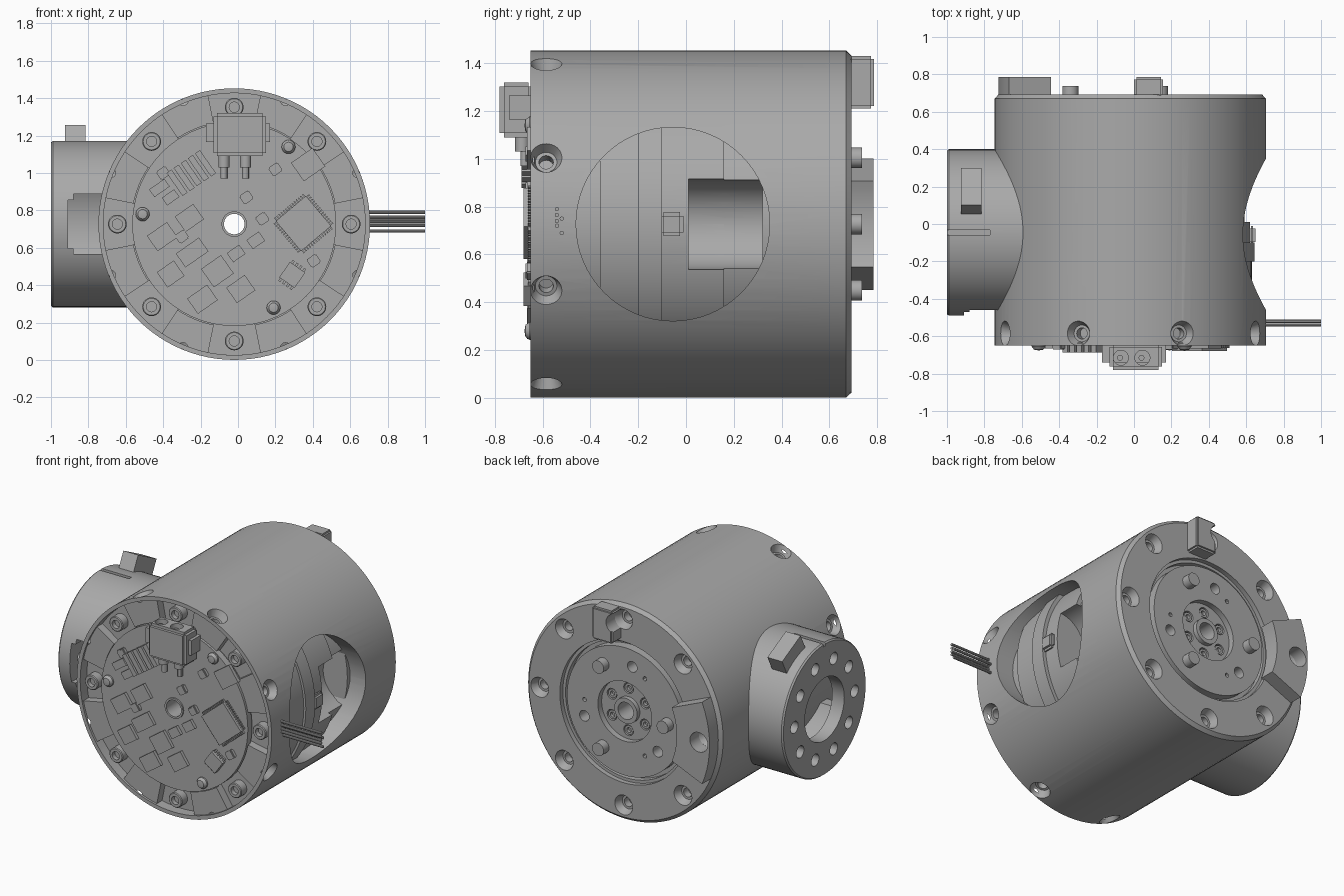
import bpy, bmesh
from math import sin, cos, radians, pi
from mathutils import Vector, Matrix

cube = bpy.data.objects.get("Cube")
if cube:
    bpy.data.objects.remove(cube, do_unlink=True)

grey = bpy.data.materials.new("machined_grey")
grey.use_nodes = True
grey.diffuse_color = (0.4, 0.4, 0.4, 1)
grey.node_tree.nodes["Principled BSDF"].inputs["Base Color"].default_value = grey.diffuse_color

CX, CZ, R = -0.02, 0.727, 0.726      # main axis and radius
X, Y, Z = Vector((1, 0, 0)), Vector((0, 1, 0)), Vector((0, 0, 1))
MAIN = Vector((CX, 0, CZ))
TUBE = Vector((0, -0.045, CZ))


def finish(name, bm):
    bmesh.ops.recalc_face_normals(bm, faces=bm.faces)
    mesh = bpy.data.meshes.new(name)
    bm.to_mesh(mesh)
    bm.free()
    mesh.materials.append(grey)
    obj = bpy.data.objects.new(name, mesh)
    bpy.context.collection.objects.link(obj)
    return obj


def lathe(name, profile, centre=MAIN, axis=Y, seg=32):
    """Revolve a closed (radius, height) loop; zero radius collapses to a pole."""
    bm = bmesh.new()
    rings = []
    for r, h in profile:
        if r == 0:
            rings.append([bm.verts.new((0, 0, h))] * seg)
        else:
            rings.append([bm.verts.new((r * cos(2 * pi * i / seg), r * sin(2 * pi * i / seg), h))
                          for i in range(seg)])
    for a, b in zip(rings, rings[1:] + rings[:1]):
        for i in range(seg):
            j = (i + 1) % seg
            corners = list(dict.fromkeys((a[i], a[j], b[j], b[i])))
            if len(corners) > 2:
                bm.faces.new(corners)
    turn = axis.to_track_quat('Z', 'Y').to_matrix().to_4x4()
    bm.transform(Matrix.Translation(centre) @ turn)
    return finish(name, bm)


def rod(name, r, h0, h1, centre=MAIN, axis=Y, seg=24):
    return lathe(name, [(0, h0), (r, h0), (r, h1), (0, h1)], centre, axis, seg)


def box(name, centre, size, degrees=0, axis='Y', bevel=0):
    bm = bmesh.new()
    bmesh.ops.create_cube(bm, size=1)
    bm.transform(Matrix.Diagonal((*size, 1)))
    if bevel:
        bmesh.ops.bevel(bm, geom=bm.edges[:], offset=bevel, segments=2, affect='EDGES')
    bm.transform(Matrix.Translation(centre) @ Matrix.Rotation(radians(-degrees), 4, axis))
    return finish(name, bm)


def polar(r, degrees, y=0.0):
    a = radians(degrees)
    return Vector((CX + r * cos(a), y, CZ + r * sin(a)))


def sector(name, r0, r1, middle, half, y0, y1, steps=10):
    """Ring segment around the main axis."""
    angles = [middle - half + 2 * half * i / steps for i in range(steps + 1)]
    bm = bmesh.new()
    outline = [polar(r1, a, y0) for a in angles] + [polar(r0, a, y0) for a in reversed(angles)]
    face = bm.faces.new([bm.verts.new(p) for p in outline])
    moved = bmesh.ops.extrude_face_region(bm, geom=[face])["geom"]
    bmesh.ops.translate(bm, vec=(0, y1 - y0, 0),
                        verts=[v for v in moved if isinstance(v, bmesh.types.BMVert)])
    return finish(name, bm)


def cut(target, cutters):
    """Subtract all cutters, bake the result and remove them."""
    for c in cutters:
        c.hide_render = True
        mod = target.modifiers.new("cut", 'BOOLEAN')
        mod.operation, mod.solver, mod.object = 'DIFFERENCE', 'EXACT', c
    graph = bpy.context.evaluated_depsgraph_get()
    baked = bpy.data.meshes.new_from_object(target.evaluated_get(graph))
    target.modifiers.clear()
    target.data = baked
    for c in cutters:
        bpy.data.objects.remove(c, do_unlink=True)


def countersink(centre, axis):
    return lathe("countersink", [(0, -0.1), (0.03, -0.1), (0.03, -0.05), (0.045, -0.05),
                                 (0.066, 0), (0.066, 0.04), (0, 0.04)], centre, axis)


# Main housing: front rim and back rotor face turned as one profile
housing = lathe("main_housing", [
    (0.057, -0.61), (0.55, -0.61), (0.55, -0.635), (0.7, -0.635), (0.7, -0.65), (R, -0.65),
    (R, 0.67), (0.705, 0.692), (0.475, 0.692), (0.475, 0.66), (0.455, 0.66), (0.455, 0.62),
    (0.43, 0.62), (0.43, 0.68), (0.2, 0.68), (0.2, 0.64), (0.085, 0.64), (0.085, 0.67),
    (0.057, 0.67)], seg=96)
cutters = [rod("window_cutter", 0.405, 0.35, 0.9, Vector((0, -0.055, CZ)), X, 64)]
for k in range(8):
    cutters.append(sector("pocket_cutter", 0.53, 0.7, 45 * k, 11.5, -0.7, -0.58))
    side = polar(R, 45 * k + 22.5, -0.585)
    cutters.append(countersink(side, (side - polar(0, 0, -0.585)).normalized()))
    cutters.append(countersink(polar(0.625, 45 * k, 0.692), Y))
for k in range(3):
    for off in (80, 160):
        cutters.append(rod("rotor_hole", 0.036, 0.6, 0.72, polar(0.32, 120 * k + 20 + off)))
    cutters.append(rod("rotor_pin_hole", 0.014, 0.64, 0.72, polar(0.3, 120 * k), seg=12))
for k in range(6):
    cutters.append(rod("hub_hole", 0.036, 0.6, 0.66, polar(0.142, 60 * k + 30)))
cut(housing, cutters)

# Inner drive unit seen through the side window
drums = [("drive_front", 0.6, -0.48, -0.36), ("drive_band", 0.65, -0.36, -0.2),
         ("drive_collar", 0.665, -0.2, -0.1), ("drive_body", 0.64, -0.1, 0.16),
         ("drive_back", 0.61, 0.16, 0.36)]
for name, r, y0, y1 in drums:
    drum = lathe(name, [(0.3, y0), (r, y0), (r, y1), (0.3, y1)], seg=96)
    if y1 > 0:
        cut(drum, [rod("slot_cutter", 0.19, 0.01, 0.32, Vector((0.6, 0, CZ)), Y, 48)])
box("drive_tab", (0.63, -0.06, CZ), (0.04, 0.1, 0.1), bevel=0.015)

# Rotor pins and hub screws
for k in range(3):
    rod("rotor_pin", 0.043, 0.6, 0.737, polar(0.32, 120 * k + 60))
for k in range(6):
    lathe("hub_screw", [(0, 0.59), (0.03, 0.59), (0.03, 0.635), (0.016, 0.635), (0.016, 0.615),
                        (0, 0.615)], polar(0.142, 60 * k + 30), seg=16)

# Back clips, each notched around a fixing hole
wide_clip = sector("wide_back_clip", 0.46, 0.705, 180, 23, 0.68, 0.785)
cut(wide_clip, [rod("clip_hole", 0.066, 0.6, 0.9, polar(0.625, 180))])
small_clip = box("small_back_clip", (0.078, 0.733, 1.32), (0.155, 0.105, 0.22), bevel=0.012)
cut(small_clip, [rod("clip_hole", 0.066, 0.6, 0.9, polar(0.625, 90))])

# Side output tube
tube = lathe("side_tube", [(0.21, -1), (0.437, -1), (0.445, -0.99), (0.445, -0.45),
                           (0.38, -0.45), (0.38, -0.91), (0.21, -0.91)], TUBE, X, 80)
cutters = [box("tube_window_cutter", (-0.7, -0.4, CZ), (0.42, 0.4, 0.32), bevel=0.03),
           box("tube_groove_cutter", (-0.9, -0.045, 1.18), (0.26, 0.026, 0.06))]
for k in range(10):
    a = radians(36 * k + 18)
    spot = TUBE + 0.32 * (cos(a) * Z + sin(a) * Y)
    cutters.append(rod("tube_hole", 0.04, -1.1, -0.8, spot, X))
cut(tube, cutters)
tilt = radians(27)
box("tube_lug", TUBE + Vector((-0.87, 0.46 * sin(tilt), 0.46 * cos(tilt))),
    (0.11, 0.22, 0.16), 27, 'X')

# Front screws in the pockets
for k in range(8):
    lathe("front_screw", [(0, -0.57), (0.05, -0.57), (0.05, -0.635), (0.045, -0.64),
                          (0.027, -0.64), (0.027, -0.61), (0, -0.61)], polar(0.625, 45 * k))

# Circuit board with a centre grommet
lathe("circuit_board", [(0.06, -0.6), (0.545, -0.6), (0.545, -0.645), (0.06, -0.645)], seg=72)
lathe("centre_grommet", [(0.055, -0.6), (0.068, -0.6), (0.068, -0.655), (0.055, -0.655)])

# Board chips: x, z, width, height
chips = [(-.405, .66, .13, .1), (-.26, .76, .12, .1), (-.245, .575, .15, .09),
         (-.19, .325, .13, .1), (-.11, .475, .13, .12), (.015, .38, .12, .1),
         (-.36, .46, .11, .1), (-.01, .57, .08, .06), (.095, .64, .08, .06),
         (.375, 1.045, .14, .12), (-.42, .92, .1, .05), (-.36, .87, .08, .05)]
for x, z, w, h in chips:
    box("board_chip", (x, -0.654, z), (w, 0.024, h), 35)
for x, z in [(.045, .87), (.13, .755), (.2, 1.02), (.405, .53), (-.4, 1), (-.3, .66)]:
    box("small_part", (x, -0.657, z), (0.06, 0.03, 0.055), 35, bevel=0.006)
for i in range(5):
    s = 0.046 * (i - 2)
    box("board_fin", (-0.25 + s * cos(0.6), -0.665, 1.0 + s * sin(0.6)), (0.032, 0.045, 0.15), 35)

# Processor and driver chip with rows of legs
for name, x, z, size, pins, sides, deg in [("processor", .35, .73, .21, 14, 4, 40),
                                           ("driver", .29, .455, .1, 4, 2, 55)]:
    mid = Vector((x, -0.662, z))
    box(name, mid, (size, 0.035, size), deg)
    for side in range(sides):
        turn = deg + side * 360 / sides
        spin = Matrix.Rotation(radians(-turn), 3, 'Y')
        for i in range(pins):
            offset = Vector((size / 2 + 0.008, 0.006, size * ((i + 0.5) / pins - 0.5)))
            box(name + "_leg", mid + spin @ offset, (0.02, 0.012, size / pins / 2), turn)

# Board screws
for x, z in [(.27, 1.14), (-.51, .78), (.19, .28)]:
    lathe("board_screw", [(0, -0.63), (0.037, -0.63), (0.037, -0.655), (0.025, -0.672),
                          (0, -0.676)], Vector((x, 0, z)), Y, 20)

# Power connector with two sockets and solder terminals
plug = box("power_connector", (0.01, -0.71, 1.205), (0.28, 0.14, 0.23), bevel=0.018)
cut(plug, [rod("socket_cutter", 0.04, 1.24, 1.4, Vector((x, -0.715, 0)), Z) for x in (-.07, .045)])
box("connector_wings", (0, -0.69, 1.215), (0.34, 0.1, 0.1))
for x in (-.075, .04):
    rod("connector_pin", 0.016, 1.2, 1.3, Vector((x, -0.715, 0)), Z, 12)
    rod("connector_terminal", 0.03, 1.03, 1.12, Vector((x, -0.685, 0)), Z, 16)
    rod("terminal_tail", 0.018, 0.97, 1.04, Vector((x, -0.675, 0)), Z, 12)

# Loose wires leaving the side
for y, z in [(-.54, .79), (-.54, .765), (-.54, .74), (-.52, .75), (-.54, .72), (-.52, .69)]:
    rod("wire", 0.009, 0.6, 1, Vector((0, y, z)), X, 10)

# Smooth shading with sharp edges kept
for obj in bpy.context.collection.objects:
    if obj.type == 'MESH' and obj.data.materials and obj.data.materials[0] == grey:
        obj.data.shade_smooth()
        obj.data.set_sharp_from_angle(angle=radians(30))
